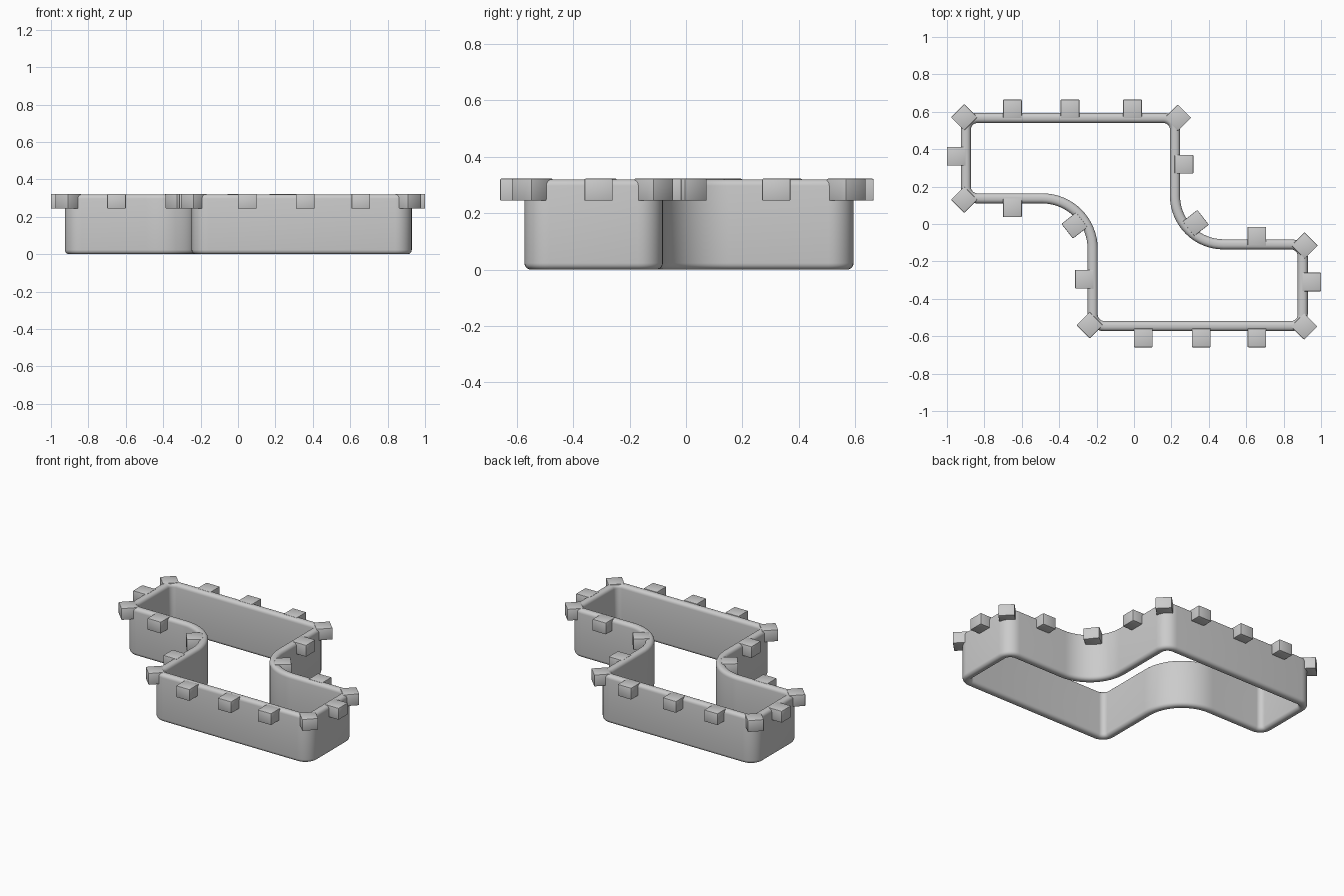
import bpy, bmesh, math
from mathutils import Vector, Matrix

if "Cube" in bpy.data.objects:
    bpy.data.objects.remove(bpy.data.objects["Cube"])

HALF, H, R = 0.027, 0.32, 0.023   # wall half thickness, height, edge rounding


def finish(bm, name):
    bmesh.ops.recalc_face_normals(bm, faces=bm.faces)
    me = bpy.data.meshes.new(name)
    bm.to_mesh(me)
    bm.free()
    ob = bpy.data.objects.new(name, me)
    bpy.context.collection.objects.link(ob)
    bpy.context.view_layer.objects.active = ob
    ob.select_set(True)
    bpy.ops.object.shade_smooth_by_angle(angle=math.radians(35))
    ob.select_set(False)
    return ob


# Wall centre line: corner x, y, fillet radius (clockwise from above)
corners = [(-0.899, 0.567, 0.062), (0.219, 0.567, 0.062), (0.219, -0.109, 0.26),
           (0.902, -0.109, 0.062), (0.902, -0.546, 0.062), (-0.221, -0.546, 0.062),
           (-0.221, 0.137, 0.27), (-0.899, 0.137, 0.062)]


def filleted_path(corners):
    """Points with outward normals along a right-angled outline."""
    pts, n = [], len(corners)
    pos = [Vector(c[:2]) for c in corners]
    for i, p in enumerate(pos):
        r = corners[i][2]
        d1 = (p - pos[i - 1]).normalized()
        d2 = (pos[(i + 1) % n] - p).normalized()
        s = 1 if d1.cross(d2) > 0 else -1
        n1, n2 = Vector((-d1.y, d1.x)), Vector((-d2.y, d2.x))
        centre = p - d1 * r + n1 * r * s
        steps = 16 if r > 0.1 else 8
        for k in range(steps + 1):
            a = math.pi / 2 * k / steps
            nn = n1 * math.cos(a) + n2 * math.sin(a)
            pts.append((centre - nn * r * s, nn))
    return pts


# Rounded wall section: offset across the wall, height
section = []
for q, (cx, cz) in enumerate([(HALF - R, H - R), (R - HALF, H - R),
                              (R - HALF, R), (HALF - R, R)]):
    for k in range(6):
        a = math.pi / 2 * (q + k / 5)
        section.append((cx + R * math.cos(a), cz + R * math.sin(a)))

# Cutter wall, open at top and bottom
bm = bmesh.new()
rings = [[bm.verts.new((*(p + nn * o), z)) for o, z in section]
         for p, nn in filleted_path(corners)]
m = len(section)
for i, ring in enumerate(rings):
    nxt = rings[(i + 1) % len(rings)]
    for j in range(m):
        k = (j + 1) % m
        bm.faces.new((ring[j], ring[k], nxt[k], nxt[j]))
finish(bm, "cutter_wall")

# Grip tabs around the rim: centre x, y, turn in degrees
tabs = [(x, 0.615, 0) for x in (-0.65, -0.342, -0.008)]
tabs += [(x, -0.609, 0) for x in (0.05, 0.36, 0.657)]
tabs += [(-0.95, 0.362, 0), (0.267, 0.32, 0), (-0.65, 0.087, 0),
         (-0.265, -0.295, 0), (0.95, -0.31, 0), (0.657, -0.066, 0)]
tabs += [(-0.908, 0.57, 45), (0.235, 0.568, 45), (-0.908, 0.13, 45),
         (-0.237, -0.541, 45), (0.91, -0.548, 45), (0.912, -0.115, 45),
         (-0.318, -0.008, 38), (0.33, 0.005, 38)]
for i, (x, y, turn) in enumerate(tabs):
    bm = bmesh.new()
    bmesh.ops.create_cube(bm, size=1, matrix=Matrix.Translation((x, y, 0.283))
                          @ Matrix.Rotation(math.radians(turn), 4, 'Z')
                          @ Matrix.Diagonal((0.1, 0.1, 0.078, 1)))
    bmesh.ops.bevel(bm, geom=bm.edges[:], offset=0.004, segments=2,
                    profile=0.5, affect='EDGES')
    finish(bm, f"grip_tab_{i + 1:02d}")
